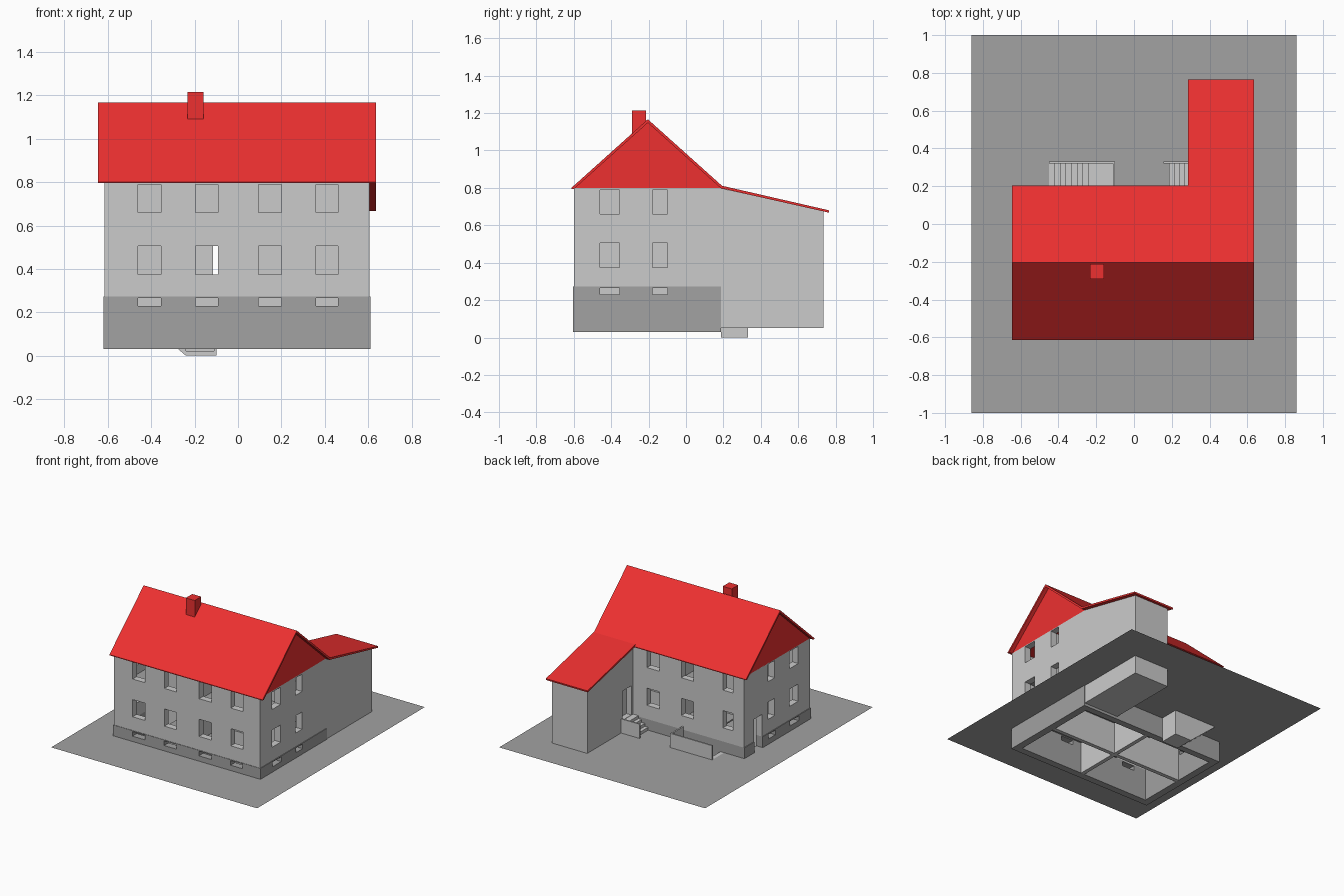
import bpy, bmesh

if "Cube" in bpy.data.objects:
    bpy.data.objects.remove(bpy.data.objects["Cube"])

def material(name, rgb):
    m = bpy.data.materials.new(name)
    m.diffuse_color = (*rgb, 1)
    m.use_nodes = True
    m.node_tree.nodes["Principled BSDF"].inputs["Base Color"].default_value = m.diffuse_color
    return m

RED = material("roof_red", (0.85, 0.03, 0.03))
DARK = material("dark_grey", (0.36, 0.36, 0.36))
GROUND = 0.19

def finish(name, bm, mat=None):
    bmesh.ops.recalc_face_normals(bm, faces=bm.faces)
    me = bpy.data.meshes.new(name)
    bm.to_mesh(me)
    bm.free()
    ob = bpy.data.objects.new(name, me)
    bpy.context.collection.objects.link(ob)
    if mat:
        me.materials.append(mat)
    return ob

def boxes(name, items, mat=None):
    """Several boxes (x0, x1, y0, y1, z0, z1) in one object."""
    bm = bmesh.new()
    for x0, x1, y0, y1, z0, z1 in items:
        vs = bmesh.ops.create_cube(bm, size=1)["verts"]
        for v in vs:
            v.co = (x0 if v.co.x < 0 else x1, y0 if v.co.y < 0 else y1, z0 if v.co.z < 0 else z1)
    return finish(name, bm, mat)

def prism(name, profile, lo, hi, axis, mat=None):
    """Extrude a (y, z) profile along x, or an (x, z) profile along y."""
    bm = bmesh.new()
    at = (lambda p, t: (t, p[0], p[1])) if axis == "x" else (lambda p, t: (p[0], t, p[1]))
    a = [bm.verts.new(at(p, lo)) for p in profile]
    b = [bm.verts.new(at(p, hi)) for p in profile]
    bm.faces.new(a)
    bm.faces.new(b[::-1])
    for i in range(len(a)):
        j = (i + 1) % len(a)
        bm.faces.new((a[i], a[j], b[j], b[i]))
    return finish(name, bm, mat)

def cut(ob, *cutters):
    for c in cutters:
        c.hide_render = True
        c.hide_viewport = True
        m = ob.modifiers.new("cut", "BOOLEAN")
        m.operation, m.solver, m.object = "DIFFERENCE", "EXACT", c

# house outline
X0, X1, Y0, Y1 = -0.615, 0.605, -0.6, 0.188
T = 0.05
AX = 0.31
ROWS = [(0.375, 0.505), (0.66, 0.79)]
BASE = (0.23, 0.265)

# window and door openings
openings = []
for x0, x1 in [(-0.46, -0.355), (-0.195, -0.092), (0.095, 0.2), (0.36, 0.46)]:
    for z0, z1 in ROWS + [BASE]:
        openings.append((x0, x1, Y0 - 0.03, Y0 + T + 0.02, z0, z1))
for x0, x1 in [(0.09, 0.195), (-0.195, -0.092), (-0.525, -0.44)]:
    for z0, z1 in ROWS:
        openings.append((x0, x1, Y1 - T - 0.02, Y1 + 0.03, z0, z1))
for y0, y1 in [(-0.46, -0.355), (-0.18, -0.1)]:
    for z0, z1 in ROWS + [BASE]:
        openings.append((X1 - T - 0.02, X1 + 0.03, y0, y1, z0, z1))
        openings.append((X0 - 0.03, X0 + T + 0.02, y0, y1, z0, z1))
openings.append((X0 - 0.03, X0 + T + 0.02, -0.03, 0.07, GROUND, 0.44))
opening_cutter = boxes("opening_cutter", openings)
void_cutter = boxes("void_cutter", [(X0 + T, X1 - T, Y0 + T, Y1 - T, -0.1, 1.0)])

# main walls and plinth
walls = boxes("main_walls", [(X0, X1, Y0, Y1, 0.272, 0.8)])
cut(walls, void_cutter, opening_cutter)
plinth = boxes("plinth", [(X0 - 0.005, X1 + 0.005, Y0 - 0.003, Y1, 0.03, 0.272)], DARK)
cut(plinth, void_cutter, opening_cutter)

# inner partitions and floors
spine = boxes("spine_wall", [(X0 + T, X1 - T, -0.22, -0.19, 0.03, 0.8)])
cut(spine, boxes("inner_door_cutter", [(-0.115, -0.04, -0.3, -0.1, 0.28, 0.52)]))
boxes("cross_walls", [(-0.01, 0.02, Y0 + T, -0.22, 0.03, 0.8),
                      (-0.01, 0.02, -0.19, Y1 - T, 0.03, 0.8)])
boxes("floors", [(-0.3, X1 - T, Y0 + T, Y1 - T, 0.272, 0.282),
                 (X0 + T, X1 - T, Y0 + T, Y1 - T, 0.57, 0.59)], DARK)

# rear annex with its side door
annex = prism("annex_walls", [(Y1, 0.05), (0.735, 0.05), (0.735, 0.675), (Y1, 0.797)], AX, X1, "x")
cut(annex, boxes("annex_door_cutter", [(AX - 0.05, AX + 0.04, 0.21, 0.315, 0.28, 0.5)]))

# roofs, gables and chimney
prism("main_roof", [(-0.613, 0.8), (-0.204, 1.167), (0.205, 0.8), (0.205, 0.812 - 0.017),
                    (0.19, 0.795), (-0.204, 1.148), (-0.598, 0.795), (-0.613, 0.795)],
      -0.645, 0.635, "x", RED)
prism("gable_block", [(-0.597, 0.797), (-0.204, 1.149), (0.189, 0.797)], X0, X1, "x", RED)
prism("annex_roof", [(0.19, 0.812), (0.765, 0.68), (0.763, 0.668), (0.19, 0.797)],
      0.287, 0.635, "x", RED)
boxes("chimney", [(-0.233, -0.158, -0.29, -0.213, 1.08, 1.215)], RED)

# ground sheet, left open under the house, annex and cellar stair
holes = [(X0, X1, Y0, Y1), (AX, X1, Y1, 0.735), (-0.45, -0.1, Y1, 0.33)]
xs = sorted({-0.86, 0.86} | {v for h in holes for v in h[:2]})
ys = sorted({-1.0, 1.0} | {v for h in holes for v in h[2:]})
bm = bmesh.new()
grid = {(x, y): bm.verts.new((x, y, GROUND)) for x in xs for y in ys}
for xa, xb in zip(xs, xs[1:]):
    for ya, yb in zip(ys, ys[1:]):
        cx, cy = (xa + xb) / 2, (ya + yb) / 2
        if not any(h[0] < cx < h[1] and h[2] < cy < h[3] for h in holes):
            bm.faces.new([grid[p] for p in ((xa, ya), (xb, ya), (xb, yb), (xa, yb))])
ground = finish("ground", bm, DARK)

# cellar stair going down beside the back wall
steps = [(-0.45, GROUND)]
for i in range(7):
    x, z = -0.42 + i * 0.03, GROUND - i * 0.024
    steps += [(x, z), (x, z - 0.024)]
steps += [(-0.1, steps[-1][1]), (-0.1, 0.0), (-0.24, 0.0), (-0.45, 0.18)]
prism("cellar_stair", steps, Y1, 0.32, "y")
prism("cellar_parapet", [(-0.45, 0.297), (-0.1, 0.297), (-0.1, 0.0), (-0.24, 0.0), (-0.45, 0.18)],
      0.32, 0.331, "y")
boxes("cellar_end_wall", [(-0.111, -0.1, Y1, 0.32, 0.0, 0.297)])

# entrance steps up to the annex door
boxes("entrance_steps", [(0.185 + i * 0.027, AX, Y1, 0.32, GROUND - 0.005, GROUND + (i + 1) * 0.022)
                         for i in range(4)])
boxes("entrance_parapet", [(0.155, AX, 0.32, 0.331, GROUND - 0.005, 0.297)])
